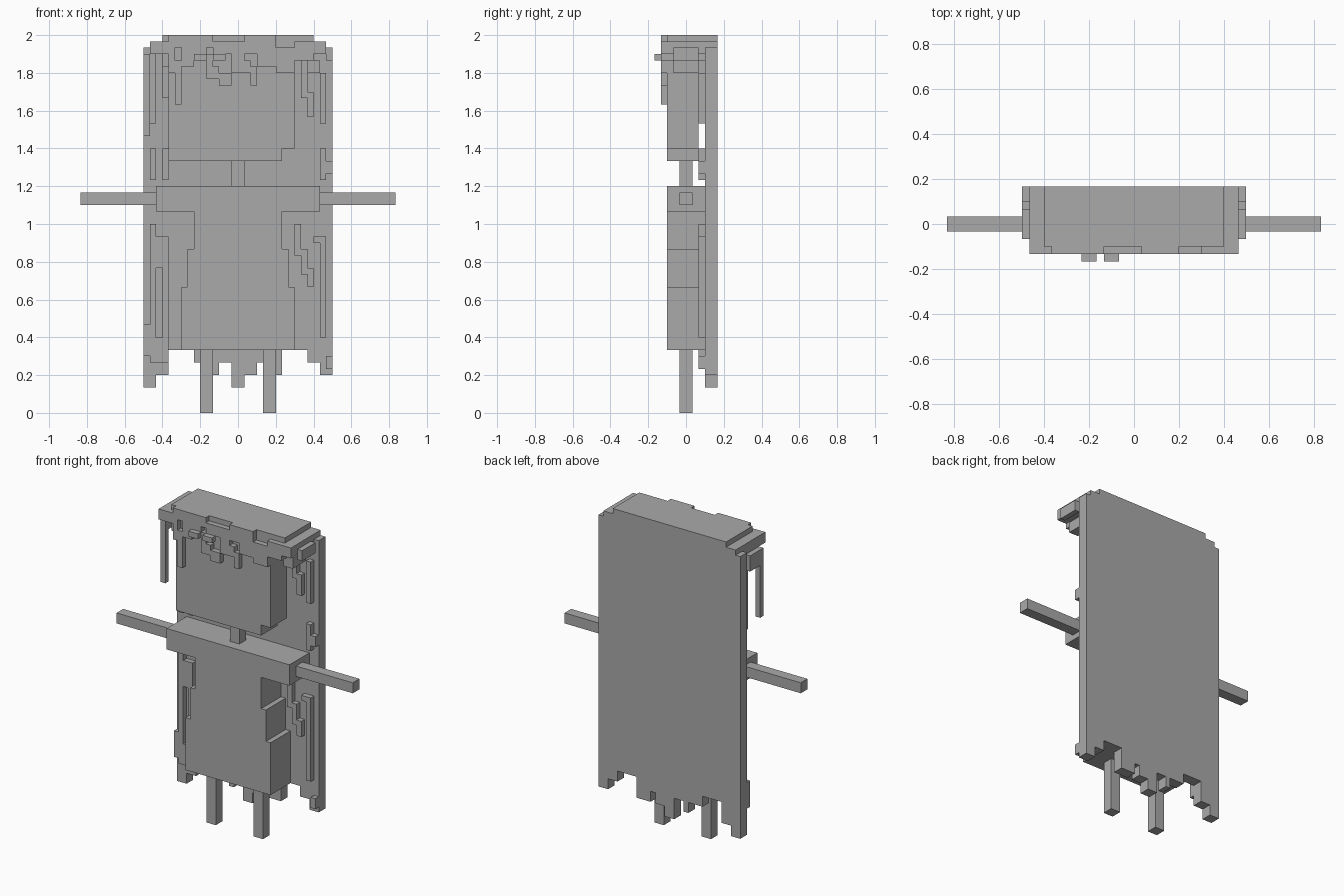
import bpy
import bmesh

UNIT = 1 / 30  # edge of one block

cube = bpy.data.objects.get("Cube")
if cube:
    bpy.data.objects.remove(cube, do_unlink=True)

grey = bpy.data.materials.new("plain_grey")
grey.use_nodes = True
grey.diffuse_color = (0.4, 0.4, 0.4, 1)
shader = grey.node_tree.nodes["Principled BSDF"]
shader.inputs["Base Color"].default_value = grey.diffuse_color
shader.inputs["Roughness"].default_value = 0.8


def finish(name, bm):
    """Scale the block grid to model units and link the object."""
    bmesh.ops.scale(bm, vec=(UNIT, UNIT, UNIT), verts=bm.verts)
    bmesh.ops.recalc_face_normals(bm, faces=bm.faces)
    mesh = bpy.data.meshes.new(name)
    bm.to_mesh(mesh)
    bm.free()
    mesh.materials.append(grey)
    obj = bpy.data.objects.new(name, mesh)
    bpy.context.collection.objects.link(obj)
    return obj


def add_box(bm, xs, ys, zs):
    verts = bmesh.ops.create_cube(bm, size=1)["verts"]
    for v in verts:
        for axis, (low, high) in enumerate((xs, ys, zs)):
            v.co[axis] = low if v.co[axis] < 0 else high


def box(name, xs, ys, zs):
    bm = bmesh.new()
    add_box(bm, xs, ys, zs)
    return finish(name, bm)


def strands(name, ys, runs):
    """Blocks in one depth layer; each run is left, right, bottom, top."""
    bm = bmesh.new()
    for left, right, bottom, top in runs:
        add_box(bm, (left, right), ys, (bottom, top))
    return finish(name, bm)


def slab(name, outline, ys):
    """Extrude an x-z outline through a depth range."""
    bm = bmesh.new()
    face = bm.faces.new([bm.verts.new((x, ys[0], z)) for x, z in outline])
    side = bmesh.ops.extrude_face_region(bm, geom=[face])["geom"]
    for v in side:
        if isinstance(v, bmesh.types.BMVert):
            v.co.y = ys[1]
    return finish(name, bm)


def steps(start, runs):
    """Turn (end x, z) runs into a stepped line."""
    line = []
    for end, z in runs:
        line += [(start, z), (end, z)]
        start = end
    return line


# Body: stepped torso widening towards the hem
half = [(13, 36), (13, 32), (7, 32), (7, 26), (8, 26), (8, 20), (9, 20), (9, 10)]
slab("torso", half + [(-x, z) for x, z in reversed(half)], (-3, 3))
box("neck", (-1, 1), (-1, 1), (36, 40))

# Limbs
for side, name in ((1, "left"), (-1, "right")):
    box(name + "_arm", sorted((side * 13, side * 25)), (-1, 1), (33, 35))
    box(name + "_leg", sorted((side * 4, side * 6)), (-1, 1), (0, 10))

# Head with a notched jaw corner
slab("head", [(-11, 40), (7, 40), (7, 42), (9, 42), (9, 57), (-11, 57)], (-3, 2))

# Long back hair with a ragged hem and stepped crown
hem = steps(-15, [(-13, 4), (-11, 6), (-7, 10), (-4, 8), (-3, 6), (-1, 8),
                  (1, 4), (3, 6), (4, 8), (7, 6), (11, 10), (13, 8), (15, 6)])
crown = steps(-15, [(-14, 58), (-12, 59), (12, 60), (14, 59), (15, 58)])
slab("back_hair", hem + crown[::-1], (3, 5))

# Hair cap over the head
box("hair_cap", (-12, 12), (-3, 3), (57, 60))
strands("cap_sides", (-3, 3), [(-14, -12, 57, 59), (12, 14, 57, 59),
                              (-12, -11, 55, 57), (9, 12, 56, 57)])
strands("temple_hair", (-2, 2), [(-15, -14, 54, 57), (14, 15, 56, 58),
                                (11, 13, 54, 56)])

# Ragged fringe in front of the face
strands("fringe", (-4, -3), [
    (-14, -11, 57, 59), (-11, -10, 54, 58), (-10, -9, 49, 56),
    (-11, -4, 58, 60), (-9, -7, 55, 58), (-7, -5, 56, 58),
    (-5, -4, 53, 57), (-4, -3, 53, 55), (-3, -1, 52, 54),
    (-4, 1, 57, 59), (-1, 1, 54, 57), (1, 2, 54, 56), (2, 3, 52, 55),
    (1, 6, 57, 60), (3, 6, 55, 57), (6, 9, 54, 58), (9, 12, 56, 59),
    (12, 14, 57, 59)])
strands("fringe_curls", (-5, -4), [(-7, -5, 56, 57), (-4, -2, 56, 57)])

# Loose lock hanging clear of the face
strands("loose_lock", (-2, -1), [(-15, -14, 44, 54)])

# Locks lying against the front of the back hair
strands("right_locks", (2, 3), [
    (-15, -14, 9, 14), (-14, -13, 8, 30), (-13, -11, 23, 28),
    (-12, -11, 8, 23), (-13, -12, 8, 12), (-14, -13, 37, 42),
    (-12, -11, 37, 42), (-14, -13, 46, 57), (-12, -11, 50, 55)])
strands("left_locks", (2, 3), [
    (9, 10, 25, 30), (10, 11, 22, 26), (11, 12, 20, 23), (12, 14, 27, 28),
    (13, 14, 12, 27), (14, 15, 7, 9), (13, 14, 37, 42), (14, 15, 38, 40),
    (10, 11, 50, 57), (11, 12, 47, 51), (13, 14, 46, 54)])
